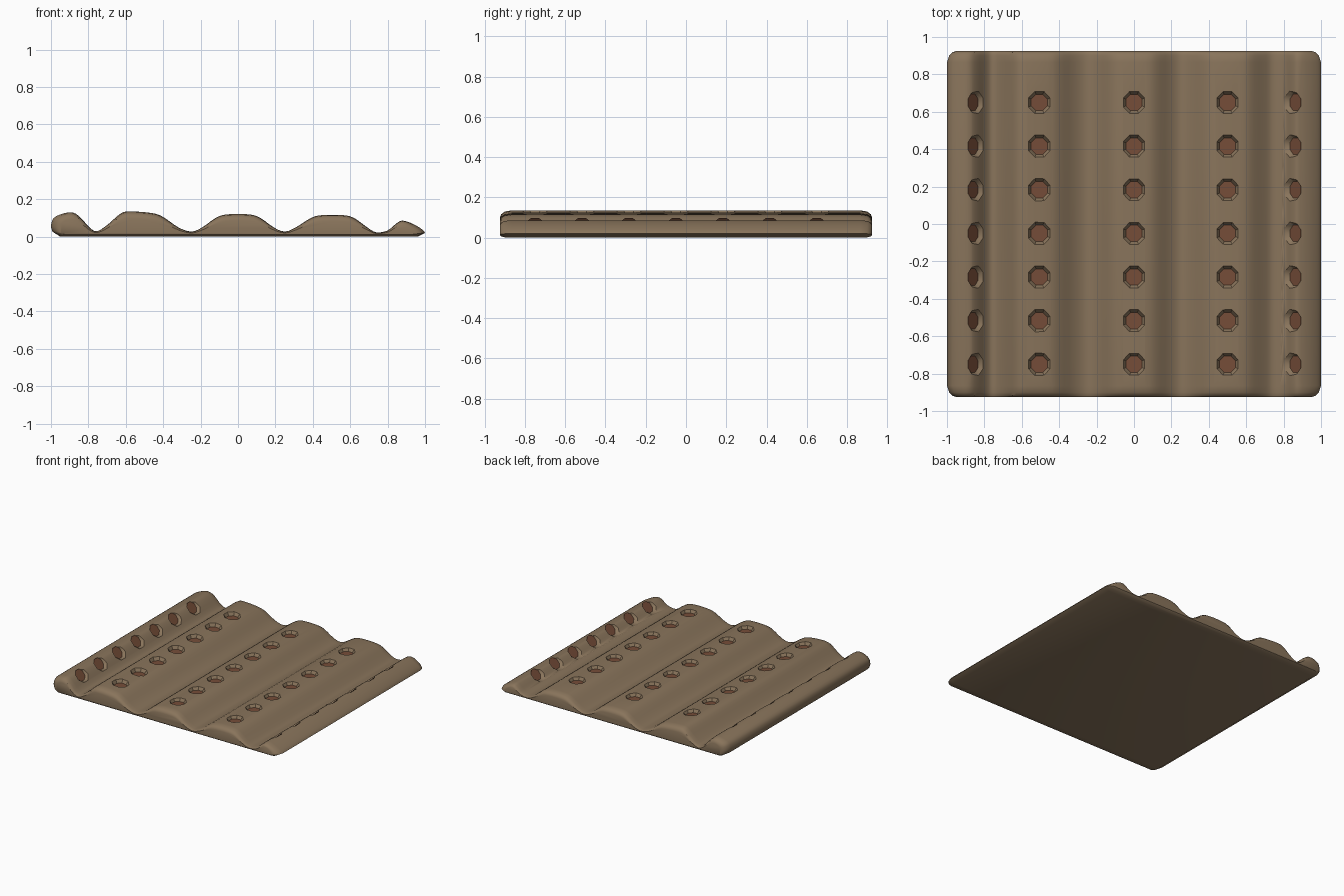
import bpy, bmesh, math
from mathutils import Vector, Matrix

if "Cube" in bpy.data.objects:
    bpy.data.objects.remove(bpy.data.objects["Cube"])


def material(name, rgb):
    m = bpy.data.materials.new(name)
    m.diffuse_color = (*rgb, 1)
    m.use_nodes = True
    m.node_tree.nodes["Principled BSDF"].inputs["Base Color"].default_value = m.diffuse_color
    return m


def make_object(name, bm, mat):
    bmesh.ops.recalc_face_normals(bm, faces=bm.faces)
    me = bpy.data.meshes.new(name)
    bm.to_mesh(me)
    bm.free()
    ob = bpy.data.objects.new(name, me)
    bpy.context.collection.objects.link(ob)
    me.materials.append(mat)
    return ob


soil = material("soil", (0.25, 0.175, 0.105))
wet_soil = material("wet_soil", (0.18, 0.075, 0.04))

# Ridge cross-section, left to right (x, z)
top = [(-0.99, 0.025), (-1.0, 0.055), (-0.985, 0.1), (-0.93, 0.125), (-0.88, 0.128),
       (-0.84, 0.1), (-0.79, 0.045), (-0.75, 0.03), (-0.69, 0.07), (-0.63, 0.122),
       (-0.58, 0.135), (-0.46, 0.126), (-0.4, 0.105), (-0.32, 0.05), (-0.25, 0.027),
       (-0.19, 0.05), (-0.12, 0.1), (-0.06, 0.119), (0.06, 0.119), (0.12, 0.1),
       (0.19, 0.05), (0.25, 0.027), (0.31, 0.05), (0.39, 0.1), (0.45, 0.115),
       (0.56, 0.115), (0.62, 0.1), (0.69, 0.05), (0.74, 0.023), (0.8, 0.033),
       (0.845, 0.069), (0.88, 0.086), (0.94, 0.066), (0.985, 0.038), (1.0, 0.02)]


def smooth(pts, n=3):
    """Catmull-Rom subdivision of an open path."""
    p = [Vector(q) for q in pts]
    p = [p[0]] + p + [p[-1]]
    out = []
    for a, b, c, d in zip(p, p[1:], p[2:], p[3:]):
        for i in range(n):
            t = i / n
            out.append(0.5 * (2 * b + (c - a) * t + (2 * a - 5 * b + 4 * c - d) * t * t
                              + (3 * b - a - 3 * c + d) * t ** 3))
    return out + [p[-1]]


section = smooth(top)
bottom = [Vector((0.96, 0)), Vector((-0.95, 0))]

# Field: section swept along y, with rounded ends (y, height factor, lift, corner inset)
half = [(0.925, 0.72, 0.012, 0.05), (0.918, 0.86, 0.006, 0.03),
        (0.9, 0.96, 0.001, 0.012), (0.865, 1, 0, 0)]
stations = [(-y, *r) for y, *r in half] + half[::-1]
bm = bmesh.new()
rings = []
for y, f, lift, inset in stations:
    ring = []
    for p in section + bottom:
        x = p.x
        if abs(x) > 0.9:
            x = math.copysign(0.9 + (abs(x) - 0.9) * (1 - inset / 0.1), x)
        ring.append(bm.verts.new((x, y, max(p.y * f, lift))))
    rings.append(ring)
n = len(rings[0])
for a, b in zip(rings, rings[1:]):
    for i in range(n):
        bm.faces.new((a[i], a[(i + 1) % n], b[(i + 1) % n], b[i]))
bm.faces.new(rings[0])
bm.faces.new(rings[-1])
field = make_object("ploughed_field", bm, soil)

# Planting holes: five rows of seven octagonal pits (x, surface z, tilt in degrees)
rows = [(-0.85, 0.108, 52), (-0.505, 0.13, 3), (0, 0.121, 0),
        (0.5, 0.117, 0), (0.853, 0.074, -48)]
cutter = bmesh.new()
floors = bmesh.new()
for x, z, tilt in rows:
    depth = 0.024 if abs(x) < 0.8 else 0.016
    for k in range(7):
        m = (Matrix.Translation((x, -0.75 + k * 0.2333, z))
             @ Matrix.Rotation(math.radians(tilt), 4, 'Y'))
        turn = Matrix.Rotation(math.pi / 8, 4, 'Z')
        # cutter cone runs from the pit floor to just above the surface
        bmesh.ops.create_cone(cutter, cap_ends=True, segments=8, radius1=0.046, radius2=0.072,
                              depth=depth + 0.012,
                              matrix=m @ Matrix.Translation((0, 0, (0.012 - depth) / 2)) @ turn)
        bmesh.ops.create_circle(floors, cap_ends=True, segments=8, radius=0.048,
                                matrix=m @ Matrix.Translation((0, 0, 0.002 - depth)) @ turn)
pits = make_object("pit_cutter", cutter, soil)
pits.hide_render = True
pits.hide_viewport = True

me = bpy.data.meshes.new("pit_floors")
floors.to_mesh(me)
floors.free()
me.materials.append(wet_soil)
bpy.context.collection.objects.link(bpy.data.objects.new("pit_floors", me))

mod = field.modifiers.new("pits", 'BOOLEAN')
mod.operation = 'DIFFERENCE'
mod.solver = 'EXACT'
mod.object = pits

# Apply the cut, drop the cutter and smooth the soil
bpy.context.view_layer.objects.active = field
field.select_set(True)
bpy.ops.object.modifier_apply(modifier="pits")
bpy.data.objects.remove(pits)
bpy.ops.object.shade_smooth_by_angle(angle=math.radians(35))
